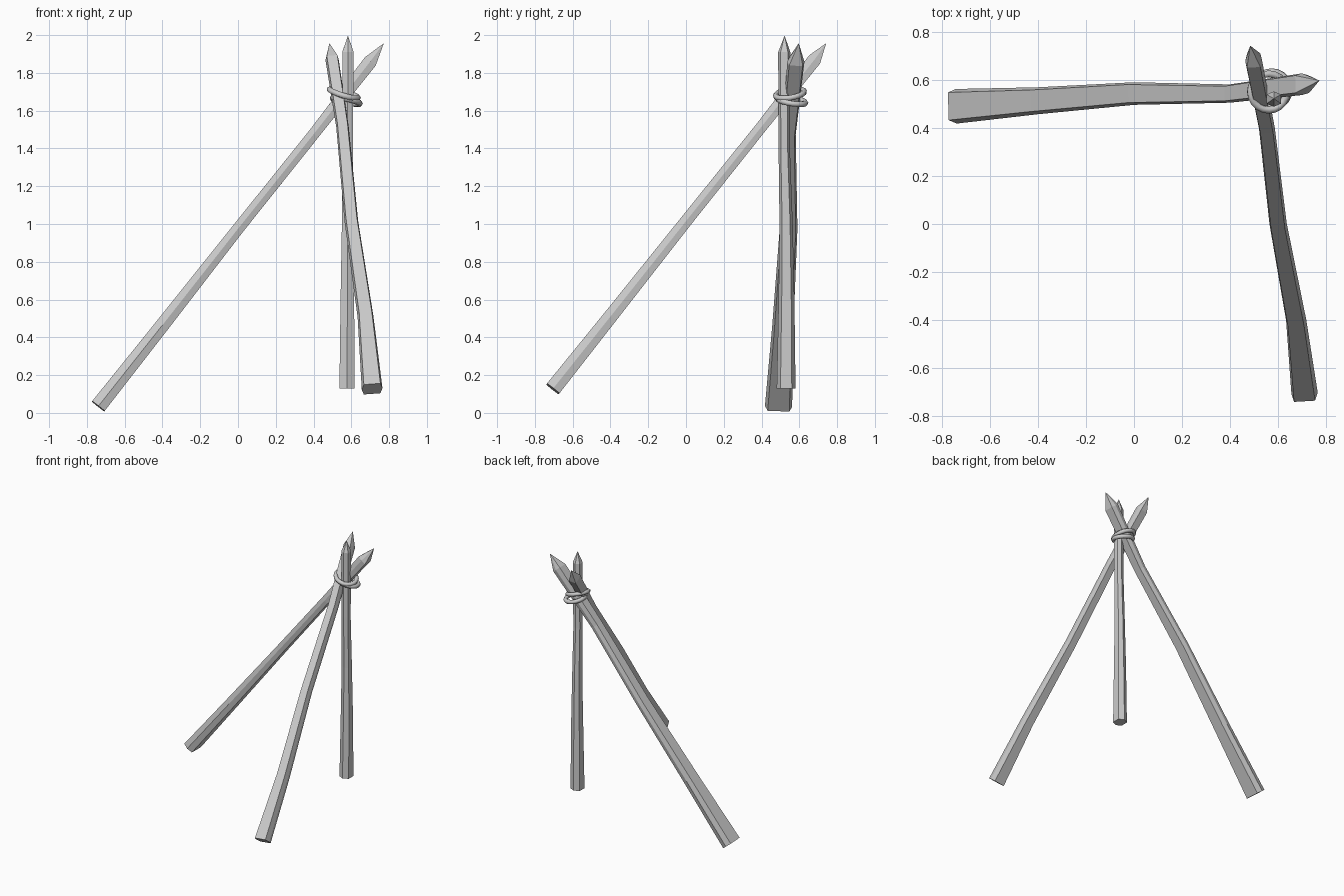
import bpy, bmesh, math
from mathutils import Vector

if "Cube" in bpy.data.objects:
    bpy.data.objects.remove(bpy.data.objects["Cube"], do_unlink=True)


def material(name, value):
    m = bpy.data.materials.new(name)
    m.use_nodes = True
    m.diffuse_color = (value, value, value, 1)
    m.node_tree.nodes["Principled BSDF"].inputs["Base Color"].default_value = (value, value, value, 1)
    return m


grey = material("light grey", 0.6)


def pole(name, wide, shoulder, stations, tip):
    """Six-sided hewn pole; each station is x, y, z, half width, half depth."""
    bm = bmesh.new()
    axis = (Vector(stations[-1][:3]) - Vector(stations[0][:3])).normalized()
    u = Vector(wide)
    u = (u - axis * u.dot(axis)).normalized()
    v = axis.cross(u)
    section = [(1, 0), (shoulder, 1), (-shoulder, 1), (-1, 0), (-shoulder, -1), (shoulder, -1)]
    rings = []
    for x, y, z, w, d in stations:
        c = Vector((x, y, z))
        rings.append([bm.verts.new(c + u * w * a + v * d * b) for a, b in section])
    n = len(section)
    for low, high in zip(rings, rings[1:]):
        for i in range(n):
            bm.faces.new((low[i], low[(i + 1) % n], high[(i + 1) % n], high[i]))
    bm.faces.new(rings[0][::-1])
    apex = bm.verts.new(tip)
    for i in range(n):
        bm.faces.new((rings[-1][i], rings[-1][(i + 1) % n], apex))
    bmesh.ops.recalc_face_normals(bm, faces=bm.faces)
    mesh = bpy.data.meshes.new(name)
    bm.to_mesh(mesh)
    bm.free()
    mesh.materials.append(grey)
    bpy.context.collection.objects.link(bpy.data.objects.new(name, mesh))


# Three sharpened poles
pole("side_pole", (0, 1, 0), 0.8, [
    (-0.74, 0.49, 0.035, 0.072, 0.042),
    (-0.4, 0.513, 0.465, 0.056, 0.037),
    (0, 0.543, 0.975, 0.047, 0.031),
    (0.4, 0.543, 1.475, 0.038, 0.03),
    (0.7, 0.582, 1.86, 0.045, 0.036)], (0.772, 0.597, 1.957))
pole("front_pole", (1, 0, 0), 0.8, [
    (0.71, -0.705, 0.127, 0.055, 0.042),
    (0.675, -0.4, 0.51, 0.042, 0.037),
    (0.6, 0, 1.015, 0.036, 0.032),
    (0.553, 0.4, 1.515, 0.033, 0.03),
    (0.498, 0.68, 1.87, 0.035, 0.036)], (0.484, 0.742, 1.957))
pole("upright_pole", (0, 1, 0), 0.6, [
    (0.577, 0.53, 0.13, 0.05, 0.04),
    (0.579, 0.532, 0.6, 0.042, 0.036),
    (0.58, 0.53, 1, 0.035, 0.03),
    (0.58, 0.52, 1.4, 0.03, 0.028),
    (0.582, 0.52, 1.91, 0.032, 0.03)], (0.582, 0.522, 1.998))


# Rope lashing: two tilted loops around the crossing
def loop(name, centre, radius, tilt_x, tilt_y):
    curve = bpy.data.curves.new(name, "CURVE")
    curve.dimensions = "3D"
    curve.bevel_depth = 0.016
    curve.bevel_resolution = 1
    count = 20
    spline = curve.splines.new("POLY")
    spline.points.add(count - 1)
    spline.use_cyclic_u = True
    for i, p in enumerate(spline.points):
        a = math.tau * i / count
        dx, dy = radius * math.cos(a), radius * math.sin(a)
        p.co = (centre[0] + dx, centre[1] + dy, centre[2] + tilt_x * dx + tilt_y * dy, 1)
    curve.materials.append(grey)
    bpy.context.collection.objects.link(bpy.data.objects.new(name, curve))


loop("upper_rope_loop", (0.56, 0.55, 1.69), 0.075, -0.3, 0.15)
loop("lower_rope_loop", (0.573, 0.56, 1.652), 0.072, -0.2, -0.15)
